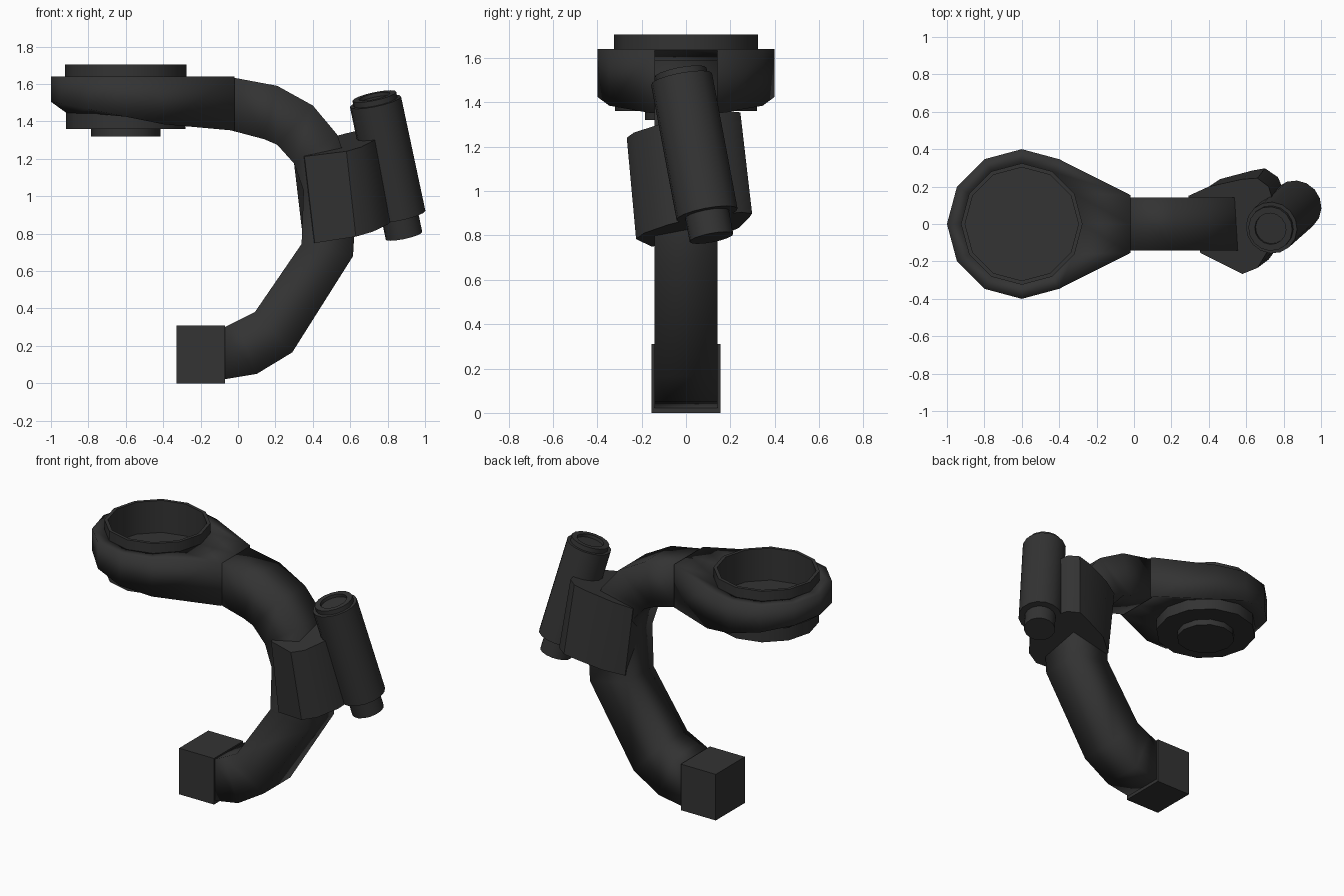
import bpy, bmesh, math
from mathutils import Vector

if "Cube" in bpy.data.objects:
    bpy.data.objects.remove(bpy.data.objects["Cube"])

black = bpy.data.materials.new("matte_black")
black.diffuse_color = (0.033, 0.033, 0.033, 1)
black.use_nodes = True
black.node_tree.nodes["Principled BSDF"].inputs["Base Color"].default_value = black.diffuse_color


def loft(name, rings, angle=None):
    """Skin a list of equal-length rings and cap both ends.
    angle: crease angle in degrees, None = smooth everywhere."""
    bm = bmesh.new()
    vr = [[bm.verts.new(p) for p in r] for r in rings]
    n = len(vr[0])
    for a, b in zip(vr, vr[1:]):
        for i in range(n):
            j = (i + 1) % n
            bm.faces.new((a[i], a[j], b[j], b[i]))
    bm.faces.new(vr[0])
    bm.faces.new(vr[-1])
    bmesh.ops.recalc_face_normals(bm, faces=bm.faces)
    me = bpy.data.meshes.new(name)
    bm.to_mesh(me)
    bm.free()
    me.materials.append(black)
    ob = bpy.data.objects.new(name, me)
    bpy.context.collection.objects.link(ob)
    if angle is None:
        me.shade_smooth()
    else:
        bpy.ops.object.select_all(action='DESELECT')
        ob.select_set(True)
        bpy.context.view_layer.objects.active = ob
        bpy.ops.object.shade_smooth_by_angle(angle=math.radians(angle))
    return ob


def circle(r, z, n=12, cx=0.0):
    return [Vector((cx + r * math.cos(math.tau * i / n),
                    r * math.sin(math.tau * i / n), z)) for i in range(n)]


# foot block
def rect(x0, x1, y, z):
    return [(x0, -y, z), (x1, -y, z), (x1, y, z), (x0, y, z)]


loft("foot_block", [rect(-0.33, -0.07, 0.155, z) for z in (0, 0.31)], 30)

# curved square arm: outer and inner (x, z) corner pairs along the path
arm = [((-0.08, 0.02), (-0.08, 0.295)), ((0.10, 0.05), (-0.01, 0.33)),
       ((0.29, 0.165), (0.09, 0.38)), ((0.615, 0.68), (0.34, 0.745)),
       ((0.635, 1.03), (0.35, 1.03)), ((0.53, 1.33), (0.30, 1.175)),
       ((0.40, 1.485), (0.21, 1.275)), ((0.21, 1.59), (0.14, 1.305)),
       ((-0.03, 1.635), (-0.03, 1.35))]
loft("curved_arm", [[(o[0], -0.142, o[1]), (o[0], 0.142, o[1]),
                     (i[0], 0.142, i[1]), (i[0], -0.142, i[1])] for o, i in arm])

# teardrop head with an open centre
HX = -0.6
outline = circle(0.4, 0, cx=HX)
outline[0], outline[1], outline[-1] = (Vector((-0.02, y, 0)) for y in (0, 0.155, -0.155))


def underside(x):
    return 1.505 - 0.2 * (x + 1) if x < -0.4 else 1.385 - 0.09 * (x + 0.4)


loft("head_body", [circle(0.31, 1.44, cx=HX),
                   [(p.x, p.y, underside(p.x)) for p in outline],
                   [(p.x, p.y, 1.64) for p in outline],
                   circle(0.322, 1.64, cx=HX), circle(0.322, 1.47, cx=HX)])

# raised rim and bowl
loft("head_rim", [circle(0.325, 1.48, cx=HX), circle(0.325, 1.705, cx=HX),
                  circle(0.303, 1.705, cx=HX), circle(0.303, 1.49, cx=HX)], 40)

# stepped discs under the head
loft("lower_disc", [circle(0.32, 1.47, cx=HX), circle(0.32, 1.36, cx=HX)], 40)
loft("lower_knob", [circle(0.185, 1.40, cx=HX), circle(0.185, 1.32, cx=HX)], 40)

# tilted clamp wrapped round the arm: top and bottom (x, y) outlines
top = [(0.29, 0.15), (0.40, 0.20), (0.58, 0.24), (0.66, 0.245), (0.72, 0.20),
       (0.77, 0.03), (0.73, -0.12), (0.66, -0.235), (0.58, -0.267), (0.355, -0.155)]
bottom = [(0.345, 0.155), (0.46, 0.24), (0.63, 0.285), (0.70, 0.298), (0.77, 0.25),
          (0.84, 0.08), (0.80, -0.08), (0.72, -0.19), (0.63, -0.225), (0.41, -0.155)]


def tilt(points, base):
    return [(x, y, base + 0.217 * x + 0.19 * y) for x, y in points]


loft("clamp", [tilt(bottom, 0.69), tilt(top, 1.165)], 40)

# tilted cylinder held by the clamp
low, high = Vector((0.865, 0.095, 0.895)), Vector((0.735, -0.02, 1.505))
axis = high - low
turn = axis.to_track_quat('Z', 'Y').to_matrix().to_4x4()
L = axis.length
parts = {"cylinder_body": [(0.14, 0), (0.14, L)],
         "cylinder_top_ring": [(0.12, L - 0.05), (0.12, L + 0.03),
                               (0.085, L + 0.03), (0.085, L + 0.01)],
         "cylinder_lower_knob": [(0.10, 0.05), (0.10, -0.11)]}
for name, prof in parts.items():
    ob = loft(name, [circle(r, z, 16) for r, z in prof], 40)
    ob.matrix_world = turn
    ob.location = low
